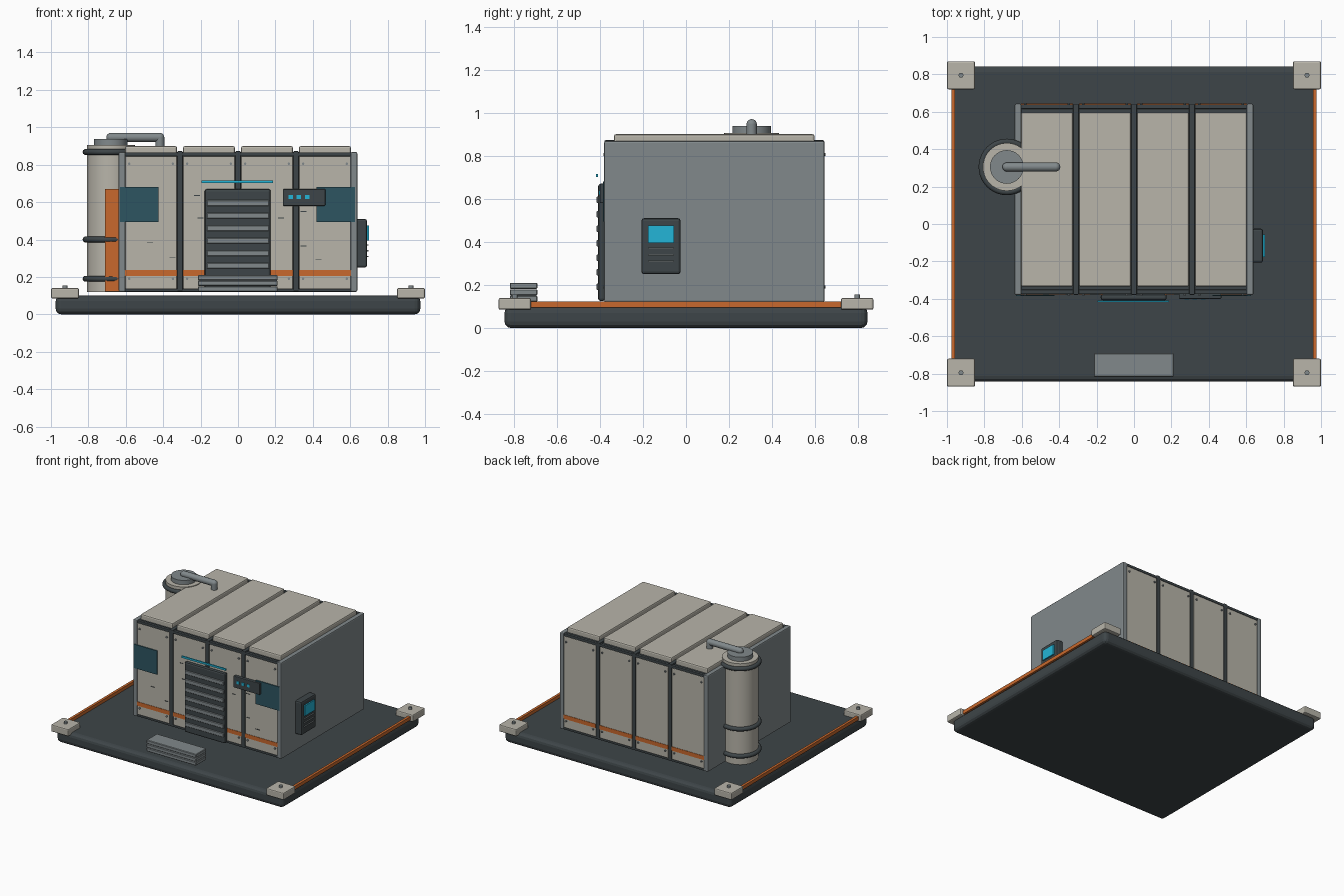
import bpy, math
from mathutils import Vector

def mat(name, r, g, b):
    m = bpy.data.materials.new(name)
    m.diffuse_color = (r, g, b, 1)
    return m

BEIGE = mat("beige", 0.48, 0.46, 0.40)
DARK = mat("dark", 0.048, 0.06, 0.065)
GREY = mat("grey", 0.22, 0.25, 0.26)
ORANGE = mat("orange", 0.58, 0.14, 0.026)
CYAN = mat("cyan", 0.017, 0.46, 0.68)
TEAL = mat("teal", 0.026, 0.09, 0.12)

def box(name, x0, x1, y0, y1, z0, z1, m, bev=0.0, seg=2):
    bpy.ops.mesh.primitive_cube_add(size=1, location=((x0+x1)/2, (y0+y1)/2, (z0+z1)/2))
    o = bpy.context.object
    o.name = name
    o.scale = (x1-x0, y1-y0, z1-z0)
    bpy.ops.object.transform_apply(location=False, rotation=False, scale=True)
    o.data.materials.append(m)
    if bev:
        b = o.modifiers.new("bevel", 'BEVEL')
        b.width, b.segments = bev, seg
    return o

def cyl(name, p, q, r, m, n=32):
    p, q = Vector(p), Vector(q)
    bpy.ops.mesh.primitive_cylinder_add(vertices=n, radius=r, depth=(q-p).length, location=(p+q)/2)
    o = bpy.context.object
    o.name = name
    o.rotation_euler = (q-p).to_track_quat('Z', 'Y').to_euler()
    o.data.materials.append(m)
    bpy.ops.object.shade_smooth_by_angle(angle=math.radians(35))
    return o

# Base platform with corner pads and side rails
box("base", -0.975, 0.975, -0.843, 0.843, 0.0, 0.10, DARK, 0.03, 3)
for sx in (-1, 1):
    box("side_rail", sx*0.967-0.01, sx*0.967+0.01, -0.73, 0.73, 0.095, 0.122, ORANGE)
    for sy in (-1, 1):
        cx, cy = sx*0.925, sy*0.795
        box("corner_pad", cx-0.075, cx+0.075, cy-0.075, cy+0.075, 0.085, 0.14, BEIGE, 0.008)
        cyl("pad_bolt", (cx, cy, 0.135), (cx, cy, 0.155), 0.013, GREY, 12)

# Building core and end walls
YF, YB = -0.375, 0.64
box("core", -0.61, 0.61, YF+0.02, YB-0.02, 0.12, 0.86, DARK)
for sx in (-1, 1):
    box("end_wall", sx*0.62-0.018, sx*0.62+0.018, -0.38, 0.643, 0.12, 0.868, GREY, 0.008)

# Ribs and long beams
for x in (-0.31, 0, 0.31):
    box("rib", x-0.015, x+0.015, YF-0.004, YB+0.002, 0.122, 0.872, DARK, 0.005)
for y in (YF+0.012, YB-0.012):
    box("top_beam", -0.605, 0.605, y-0.012, y+0.012, 0.845, 0.866, DARK, 0.004)
    box("bottom_beam", -0.605, 0.605, y-0.012, y+0.012, 0.12, 0.137, DARK, 0.004)

# Wall panels, stripes, bolts and roof panels
for i in range(4):
    c = -0.465 + 0.31*i
    a, b = c-0.139, c+0.139
    box("roof_panel", a, b, -0.335, 0.597, 0.85, 0.90, BEIGE, 0.01)
    for s, y in ((-1, YF), (1, YB)):
        box("wall_panel", a, b, min(y, y-s*0.03), max(y, y-s*0.03), 0.135, 0.846, BEIGE, 0.006)
        box("stripe", a, b, y-0.003, y+0.003, 0.205, 0.236, ORANGE)
        for bx in (a+0.022, b-0.022):
            for bz in (0.19, 0.805):
                cyl("panel_bolt", (bx, y-s*0.01, bz), (bx, y+s*0.008, bz), 0.007, GREY, 8)

# Shutter door with slats and light strip
box("door", -0.178, 0.175, -0.408, -0.375, 0.125, 0.67, DARK, 0.012)
for i in range(7):
    z = 0.595 - 0.0672*i
    box("door_slat", -0.167, 0.165, -0.415, -0.40, z-0.015, z+0.015, GREY, 0.003, 1)
box("door_light", -0.195, 0.187, -0.418, -0.408, 0.702, 0.716, CYAN)

# Windows
box("left_window", -0.63, -0.425, -0.386, -0.379, 0.495, 0.68, TEAL)
box("right_window", 0.42, 0.625, -0.386, -0.379, 0.495, 0.68, TEAL)

# Front indicator box
box("indicator_box", 0.24, 0.467, -0.40, -0.372, 0.58, 0.67, DARK, 0.005)
for x in (0.282, 0.325, 0.37):
    box("indicator_light", x-0.011, x+0.011, -0.404, -0.396, 0.617, 0.639, CYAN)

# Scuff marks on the front
for x, z in ((-0.47, 0.385), (-0.35, 0.305), (-0.22, 0.635), (-0.20, 0.515),
             (0.23, 0.515), (0.35, 0.365), (0.43, 0.295), (0.35, 0.55)):
    box("scuff", x-0.016, x+0.016, YF-0.003, YF+0.001, z-0.002, z+0.002, DARK)

# Steps
for i in range(3):
    z = 0.122 + 0.03*i
    box("step", -0.215, 0.212, -0.818, -0.69, z, z+0.028, GREY, 0.004, 1)

# Side terminal
box("terminal", 0.63, 0.69, -0.207, -0.025, 0.25, 0.51, DARK, 0.012)
box("terminal_screen", 0.68, 0.70, -0.176, -0.056, 0.395, 0.475, CYAN)
for z in (0.31, 0.34, 0.37):
    box("terminal_line", 0.685, 0.697, -0.176, -0.056, z-0.003, z+0.003, GREY)

# Tank with bands, cap and support bracket
TX, TY = -0.68, 0.305
cyl("tank", (TX, TY, 0.12), (TX, TY, 0.905), 0.128, BEIGE, 40)
for z in (0.19, 0.40, 0.868):
    bpy.ops.mesh.primitive_torus_add(major_radius=0.135, minor_radius=0.016, major_segments=40,
                                     minor_segments=10, location=(TX, TY, z))
    o = bpy.context.object
    o.name = "tank_band"
    o.data.materials.append(DARK)
    bpy.ops.object.shade_smooth_by_angle(angle=math.radians(60))
cyl("tank_cap", (TX, TY, 0.90), (TX, TY, 0.938), 0.09, GREY, 32)
box("tank_bracket", -0.71, -0.635, 0.16, 0.25, 0.122, 0.67, ORANGE)

# Outlet pipe to the roof
PX = -0.418
cyl("pipe", (TX, TY, 0.946), (PX, TY, 0.946), 0.024, GREY, 20)
cyl("pipe_drop", (PX, TY, 0.88), (PX, TY, 0.946), 0.024, GREY, 20)
for x in (TX, PX):
    bpy.ops.mesh.primitive_uv_sphere_add(segments=20, ring_count=12, radius=0.024, location=(x, TY, 0.946))
    o = bpy.context.object
    o.name = "pipe_elbow"
    o.data.materials.append(GREY)
    bpy.ops.object.shade_smooth()
